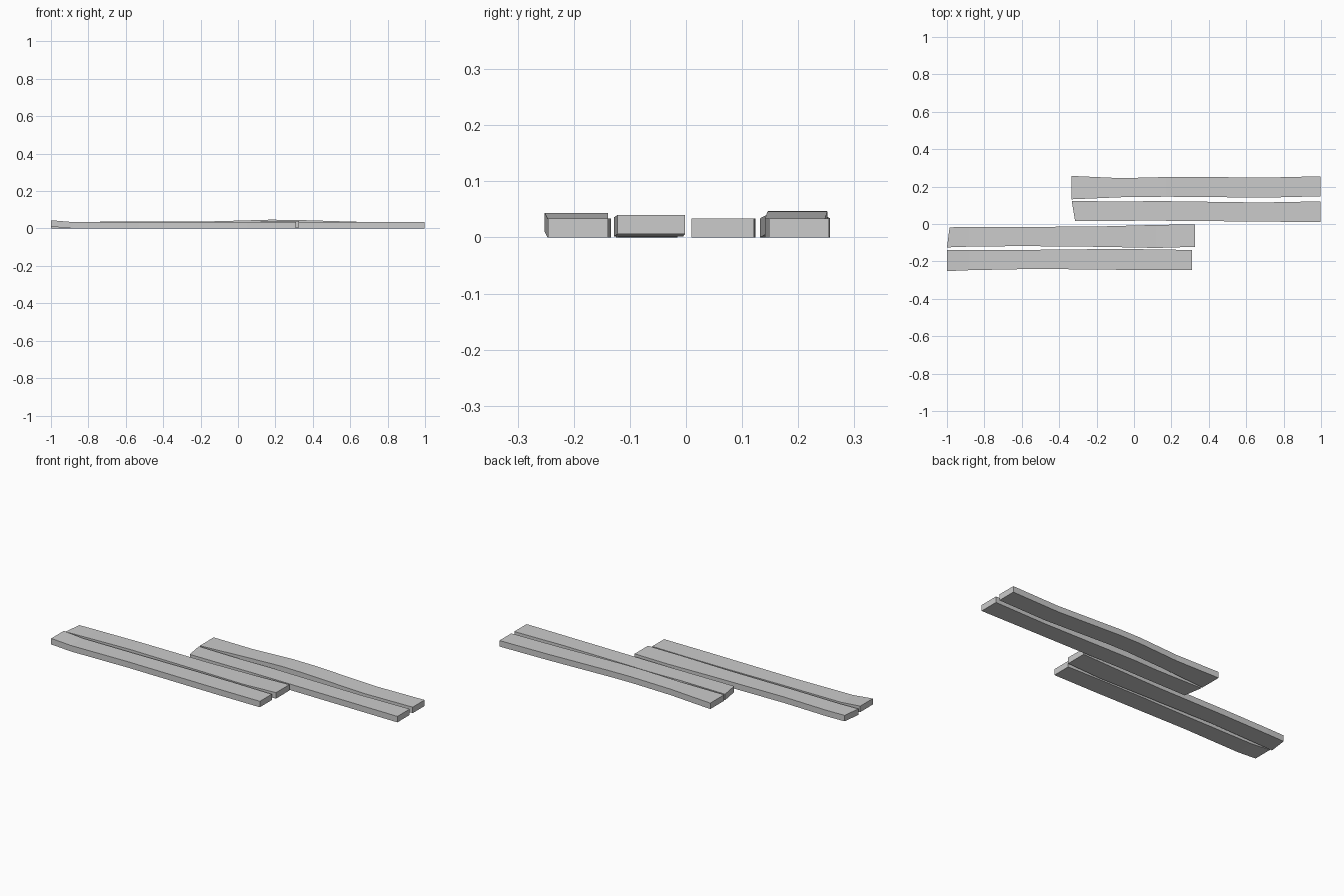
import bpy, bmesh


def plank(name, stations, skew=0.0, thick=0.034):
    """Warped board. Station: x, y_front, y_back, lift. skew moves the left end's front/back corner."""
    bm = bmesh.new()
    rings = []
    for i, (x, y0, y1, lift) in enumerate(stations):
        xf = x + (max(skew, 0) if i == 0 else 0)
        xb = x + (max(-skew, 0) if i == 0 else 0)
        pts = [(xf, y0, lift), (xb, y1, lift), (xb, y1, lift + thick), (xf, y0, lift + thick)]
        rings.append([bm.verts.new(p) for p in pts])
    for a, b in zip(rings, rings[1:]):
        for k in range(4):
            n = (k + 1) % 4
            bm.faces.new((a[k], a[n], b[n], b[k]))
    bm.faces.new(rings[0])
    bm.faces.new(rings[-1][::-1])
    bmesh.ops.recalc_face_normals(bm, faces=bm.faces)
    me = bpy.data.meshes.new(name)
    bm.to_mesh(me)
    bm.free()
    ob = bpy.data.objects.new(name, me)
    bpy.context.collection.objects.link(ob)
    return ob


# back pair, shifted right
plank("plank_back_outer", [
    (-0.333, 0.132, 0.257, 0.0), (-0.07, 0.143, 0.245, 0.006), (0.17, 0.146, 0.251, 0.013),
    (0.30, 0.145, 0.252, 0.012), (0.70, 0.141, 0.248, 0.0), (0.997, 0.148, 0.255, 0.0)])
plank("plank_back_inner", [
    (-0.333, 0.016, 0.124, 0.0), (-0.05, 0.017, 0.119, 0.0), (0.10, 0.018, 0.123, 0.0),
    (0.68, 0.013, 0.115, 0.0), (0.997, 0.010, 0.121, 0.0)], skew=0.018)

# front pair, shifted left
plank("plank_front_inner", [
    (-1.0, -0.125, -0.018, 0.0), (-0.88, -0.121, -0.015, 0.0), (-0.60, -0.118, -0.016, 0.004),
    (-0.18, -0.122, -0.013, 0.002), (0.12, -0.128, -0.005, 0.002), (0.325, -0.122, -0.002, 0.006)],
    skew=-0.014)
plank("plank_front_outer", [
    (-1.0, -0.252, -0.139, 0.010), (-0.88, -0.247, -0.139, 0.0), (-0.53, -0.240, -0.138, 0.0),
    (-0.16, -0.244, -0.134, 0.0), (0.05, -0.246, -0.135, 0.0), (0.31, -0.246, -0.139, 0.0)])
